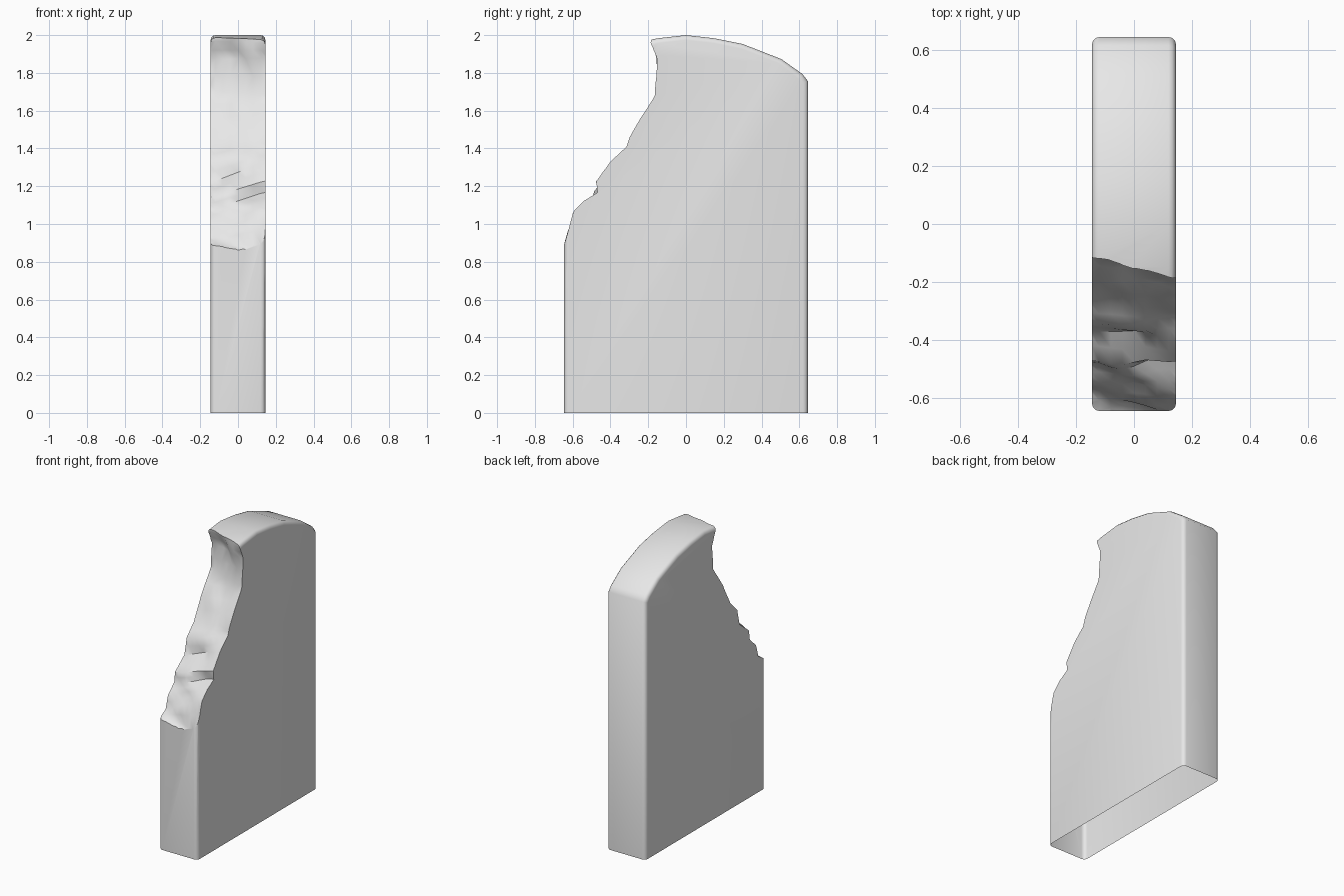
import bpy, bmesh
from mathutils import Vector, noise

if "Cube" in bpy.data.objects:
    bpy.data.objects.remove(bpy.data.objects["Cube"])

HALF_X, HALF_Y = 0.145, 0.645

stone = bpy.data.materials.new("pale_grey_stone")
stone.use_nodes = True
stone.diffuse_color = (0.8, 0.8, 0.8, 1)
stone.node_tree.nodes["Principled BSDF"].inputs["Base Color"].default_value = (0.8, 0.8, 0.8, 1)


def make_object(name, bm):
    bmesh.ops.recalc_face_normals(bm, faces=bm.faces)
    mesh = bpy.data.meshes.new(name)
    bm.to_mesh(mesh)
    bm.free()
    obj = bpy.data.objects.new(name, mesh)
    bpy.context.collection.objects.link(obj)
    return obj


# Whole slab: arched profile extruded across x, with rounded side edges
arch = [(HALF_Y, 1.757), (0.616, 1.794), (0.505, 1.873), (0.30, 1.953), (0.15, 1.983)]
profile = [(HALF_Y, 0)] + arch + [(0, 2)] + [(-y, z) for y, z in reversed(arch)] + [(-HALF_Y, 0)]
bm = bmesh.new()
cap = bm.faces.new([bm.verts.new((-HALF_X, y, z)) for y, z in profile])
side = bmesh.ops.extrude_face_region(bm, geom=[cap], use_keep_orig=True)["geom"]
for v in side:
    if isinstance(v, bmesh.types.BMVert):
        v.co.x = HALF_X
bmesh.ops.recalc_face_normals(bm, faces=bm.faces)
rim = [e for e in bm.edges
       if abs(e.verts[0].co.x - e.verts[1].co.x) < 1e-4
       and max(v.co.z for v in e.verts) > 0.01]
bmesh.ops.bevel(bm, geom=rim, offset=0.026, segments=3, profile=0.5, affect='EDGES')
slab = make_object("broken_stone_slab", bm)
slab.data.materials.append(stone)

# Break line (y, z) along each side of the slab, from bottom to top
left_break = [(-.76, .60), (-.645, .89), (-.595, 1.07), (-.54, 1.127), (-.47, 1.17),
              (-.473, 1.23), (-.405, 1.33), (-.315, 1.41), (-.30, 1.46), (-.225, 1.59),
              (-.167, 1.68), (-.155, 1.88), (-.19, 1.957), (-.21, 2.15)]
right_break = [(-.76, .85), (-.645, .885), (-.57, .925), (-.546, 1.01), (-.48, 1.075),
               (-.469, 1.14), (-.37, 1.218), (-.345, 1.328), (-.27, 1.404), (-.19, 1.555),
               (-.083, 1.71), (-.07, 1.87), (-.116, 1.97), (-.13, 2.15)]


def refine(points):
    """Insert a midpoint between neighbouring points."""
    pts = [Vector(p) for p in points]
    out = [pts[0]]
    for a, b in zip(pts, pts[1:]):
        out += [(a + b) / 2, b]
    return out


# Rough cutter: a chipped sheet between the two break lines, extended forward
COLS = 10
bm = bmesh.new()
rows = []
for a, b in zip(refine(right_break), refine(left_break)):
    row = []
    for i in range(COLS + 1):
        x = -0.2 + 0.4 * i / COLS
        t = min(max((x + HALF_X) / (2 * HALF_X), 0), 1)
        p = a.lerp(b, t)
        inner = 4 * t * (1 - t)
        chip = noise.noise(Vector((x * 6, p.x * 7, p.y * 9))) * 0.045 * inner
        row.append(bm.verts.new((x, p.x + chip, p.y)))
    rows.append(row)
for lower, upper in zip(rows, rows[1:]):
    for i in range(COLS):
        bm.faces.new((lower[i], lower[i + 1], upper[i + 1], upper[i]))
front = bmesh.ops.extrude_face_region(bm, geom=bm.faces[:], use_keep_orig=True)["geom"]
for v in front:
    if isinstance(v, bmesh.types.BMVert):
        v.co.y = -1.2
bmesh.ops.triangulate(bm, faces=bm.faces[:])
cutter = make_object("break_cutter", bm)
cutter.data.materials.append(stone)
cutter.hide_render = True

# Break the slab, then discard the cutter
cut = slab.modifiers.new("break", 'BOOLEAN')
cut.operation = 'DIFFERENCE'
cut.solver = 'EXACT'
cut.object = cutter
bpy.ops.object.select_all(action='DESELECT')
slab.select_set(True)
bpy.context.view_layer.objects.active = slab
bpy.ops.object.modifier_apply(modifier=cut.name)
bpy.data.objects.remove(cutter)

# Open underside
bm = bmesh.new()
bm.from_mesh(slab.data)
under = [f for f in bm.faces if all(v.co.z < 0.001 for v in f.verts)]
bmesh.ops.delete(bm, geom=under, context='FACES')
bm.to_mesh(slab.data)
bm.free()

bpy.ops.object.shade_smooth_by_angle(angle=0.7)
